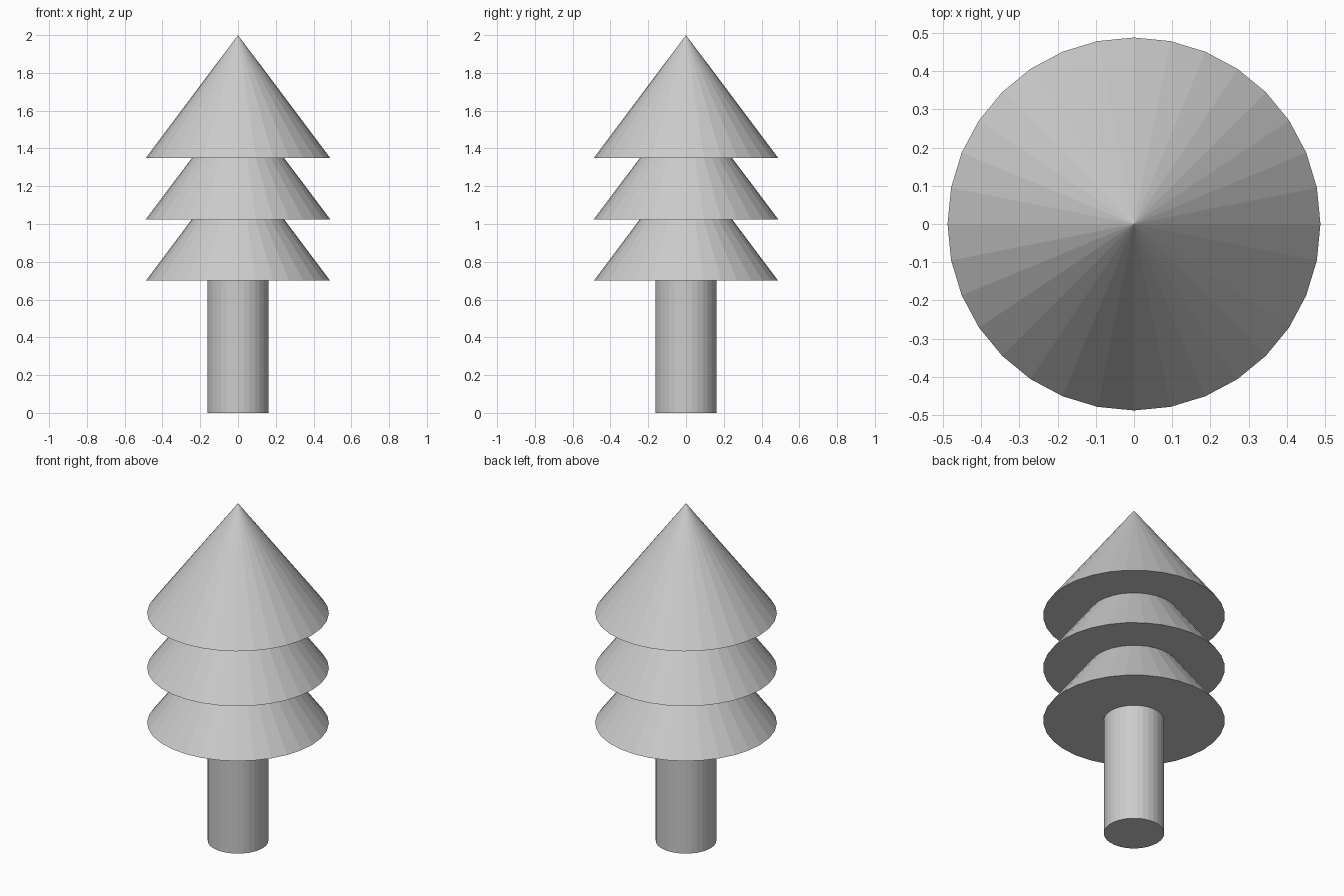
import bpy

if "Cube" in bpy.data.objects:
    bpy.data.objects.remove(bpy.data.objects["Cube"])

SIDES = 32
TIER_RADIUS, TIER_HEIGHT = 0.488, 0.65

# Trunk, its top just inside the lowest tier
trunk_height = 0.72
bpy.ops.mesh.primitive_cylinder_add(vertices=SIDES, radius=0.1625, depth=trunk_height,
                                    location=(0, 0, trunk_height / 2))
bpy.context.object.name = "trunk"

# Three equal overlapping cones of foliage
for name, base in (("lower_foliage", 0.70), ("middle_foliage", 1.025), ("upper_foliage", 1.35)):
    bpy.ops.mesh.primitive_cone_add(vertices=SIDES, radius1=TIER_RADIUS, radius2=0,
                                    depth=TIER_HEIGHT,
                                    location=(0, 0, base + TIER_HEIGHT / 2))
    bpy.context.object.name = name
